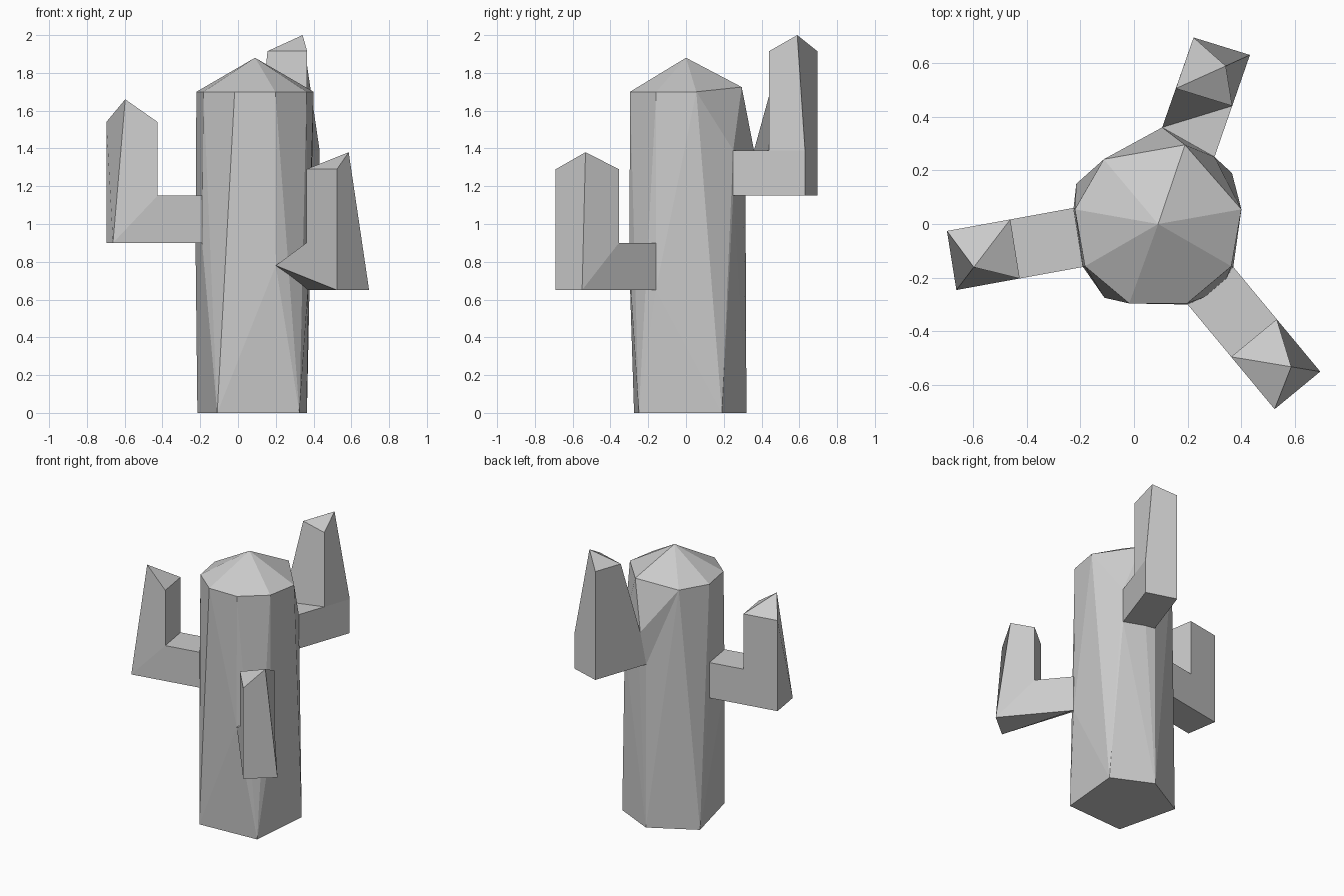
import bpy
import bmesh
from math import cos, sin, radians
from mathutils import Vector

cube = bpy.data.objects.get("Cube")
if cube:
    bpy.data.objects.remove(cube, do_unlink=True)

grey = bpy.data.materials.new("plain grey")
grey.use_nodes = True
grey.diffuse_color = (0.6, 0.6, 0.6, 1)
grey.node_tree.nodes["Principled BSDF"].inputs["Base Color"].default_value = grey.diffuse_color


def finish(name, bm):
    bmesh.ops.recalc_face_normals(bm, faces=bm.faces)
    mesh = bpy.data.meshes.new(name)
    bm.to_mesh(mesh)
    bm.free()
    mesh.materials.append(grey)
    obj = bpy.data.objects.new(name, mesh)
    bpy.context.collection.objects.link(obj)
    return obj


def hull(name, points):
    """Faceted solid wrapped around a few corner points."""
    bm = bmesh.new()
    verts = [bm.verts.new(p) for p in points]
    bmesh.ops.convex_hull(bm, input=verts)
    bmesh.ops.delete(bm, geom=[v for v in bm.verts if not v.link_faces], context="VERTS")
    bmesh.ops.dissolve_limit(bm, angle_limit=radians(1), verts=bm.verts, edges=bm.edges)
    return finish(name, bm)


ARM_FACES = """root_a root_b neck_b neck_a
neck_a neck_b elbow_b elbow_a
root_a heel_a heel_b root_b
elbow_a elbow_b crown_b crown_a
neck_a elbow_a bend heel_a root_a
elbow_a crown_a tip bend
root_b heel_b crown_c crown_b elbow_b neck_b
heel_a bend tip crown_c heel_b
tip crown_a crown_b
tip crown_b crown_c"""


def arm(name, a, b, step, low, high, shoulder, top, **moved):
    """Bent arm: out from the trunk two steps, then up to a lopsided point."""
    a, b, step = Vector(a), Vector(b), Vector(step)
    heel_a, heel_b = a + 2 * step, b + 2 * step
    centre = (a + b) / 2 + 1.5 * step
    plan = {
        "root_a": (a, low), "root_b": (b, low),
        "neck_a": (a, high), "neck_b": (b, high),
        "elbow_a": (a + step, high), "elbow_b": (b + step, high),
        "heel_a": (heel_a, low), "heel_b": (heel_b, low), "bend": (heel_a, low),
        "crown_a": (a + step, shoulder), "crown_b": (b + step, shoulder),
        "crown_c": (heel_b, shoulder),
        "tip": (centre.lerp(heel_a, 0.35), top),
    }
    plan.update(moved)
    bm = bmesh.new()
    # corners that share a place share one vertex
    shared, verts = {}, {}
    for key, (xy, z) in plan.items():
        place = (round(xy[0], 3), round(xy[1], 3), z)
        if place not in shared:
            shared[place] = bm.verts.new(place)
        verts[key] = shared[place]
    for line in ARM_FACES.splitlines():
        corners = list(dict.fromkeys(verts[k] for k in line.split()))
        if len(corners) > 2:
            bm.faces.new(corners)
    return finish(name, bm)


# Arm roots in plan
front_a, front_b = (0.37, -0.16), (0.2, -0.3)
side_a, side_b = (-0.19, -0.16), (-0.225, 0.06)
back_a, back_b = (0.3, 0.25), (0.09, 0.315)
knuckle = ((0.105, 0.36), 1.39)

# Trunk: five-sided foot, eight-sided rim, pointed cap
foot = [(0.365, 0.19), (0.325, -0.25), (-0.11, -0.275), (-0.215, 0.15), (0.09, 0.32)]
rim = [(0.09 + 0.315 * cos(radians(d)), 0.315 * sin(radians(d)), 1.7)
       for d in (10, -30, -70, -110, -150, 170, 130)]
back_rim = (0.19, 0.295, 1.725)
trunk = [(x, y, 0) for x, y in foot] + rim + [back_rim, (0.09, 0, 1.88)]
trunk += [(*front_a, 0.65), (*front_b, 0.78), (*side_a, 0.9), (*side_b, 0.9)]
trunk += [(*back_a, 1.15), (*back_a, 1.39), (*back_b, 1.15)]
hull("trunk", trunk)

# Wedge where the back arm grows out of the trunk
hull("back_arm_wedge", [back_rim, rim[-1], (*knuckle[0], knuckle[1]),
                        (*back_a, 1.39), (*back_b, 1.15)])

# Three arms
arm("front_left_arm", front_a, front_b, (0.162, -0.195), 0.65, 0.9, 1.29, 1.38,
    root_b=(front_b, 0.78), neck_b=(front_b, 0.78))
arm("right_arm", side_a, side_b, (-0.236, -0.043), 0.9, 1.15, 1.54, 1.66)
arm("back_arm", back_a, back_b, (0.066, 0.19), 1.15, 1.39, 1.915, 2.0,
    neck_b=knuckle, elbow_b=knuckle, bend=((0.432, 0.63), 1.39))
